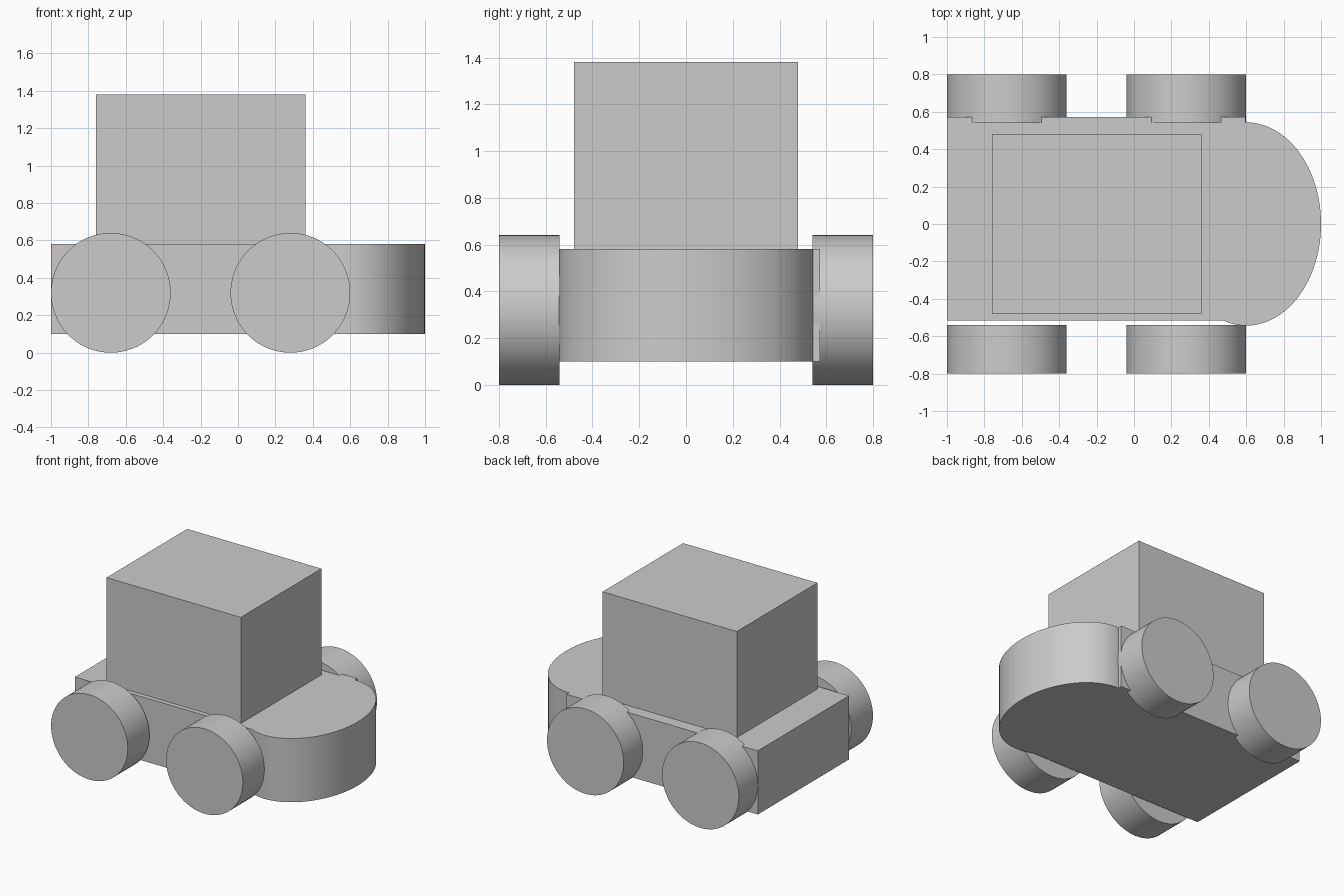
import bpy

cube = bpy.data.objects.get("Cube")
if cube:
    bpy.data.objects.remove(cube, do_unlink=True)

# One plain grey for the whole toy
GREY = (0.6, 0.6, 0.6, 1.0)
grey = bpy.data.materials.new("light grey")
grey.use_nodes = True
grey.diffuse_color = GREY
grey.node_tree.nodes["Principled BSDF"].inputs["Base Color"].default_value = GREY


def finish(name):
    obj = bpy.context.object
    obj.name = obj.data.name = name
    obj.data.materials.append(grey)
    bpy.ops.object.transform_apply(location=False, rotation=True, scale=True)
    return obj


def box(name, low, high):
    centre = [(a + b) / 2 for a, b in zip(low, high)]
    size = [b - a for a, b in zip(low, high)]
    bpy.ops.mesh.primitive_cube_add(size=1, location=centre)
    bpy.context.object.scale = size
    return finish(name)


def drum(name, centre, radii, depth, tilt=0):
    bpy.ops.mesh.primitive_cylinder_add(
        vertices=96, radius=1, depth=depth, location=centre, rotation=(tilt, 0, 0))
    bpy.context.object.scale = (*radii, 1)
    obj = finish(name)
    bpy.ops.object.shade_smooth_by_angle()
    return obj


# Chassis with an elliptical nose, and the cabin on top
FLOOR, DECK = 0.1, 0.58
box("chassis", (-1, -0.515, FLOOR), (0.595, 0.573, DECK))
drum("rounded_nose", (0.6, 0, (FLOOR + DECK) / 2), (0.4, 0.543), DECK - FLOOR)
box("cabin", (-0.76, -0.48, DECK), (0.36, 0.48, 1.38))

# Four wheels
QUARTER_TURN = 1.5707963
for end, x in (("rear", -0.68), ("front", 0.28)):
    for side, y in (("left", 0.67), ("right", -0.67)):
        drum(f"{end}_{side}_wheel", (x, y, 0.32), (0.32, 0.32), 0.258, QUARTER_TURN)
